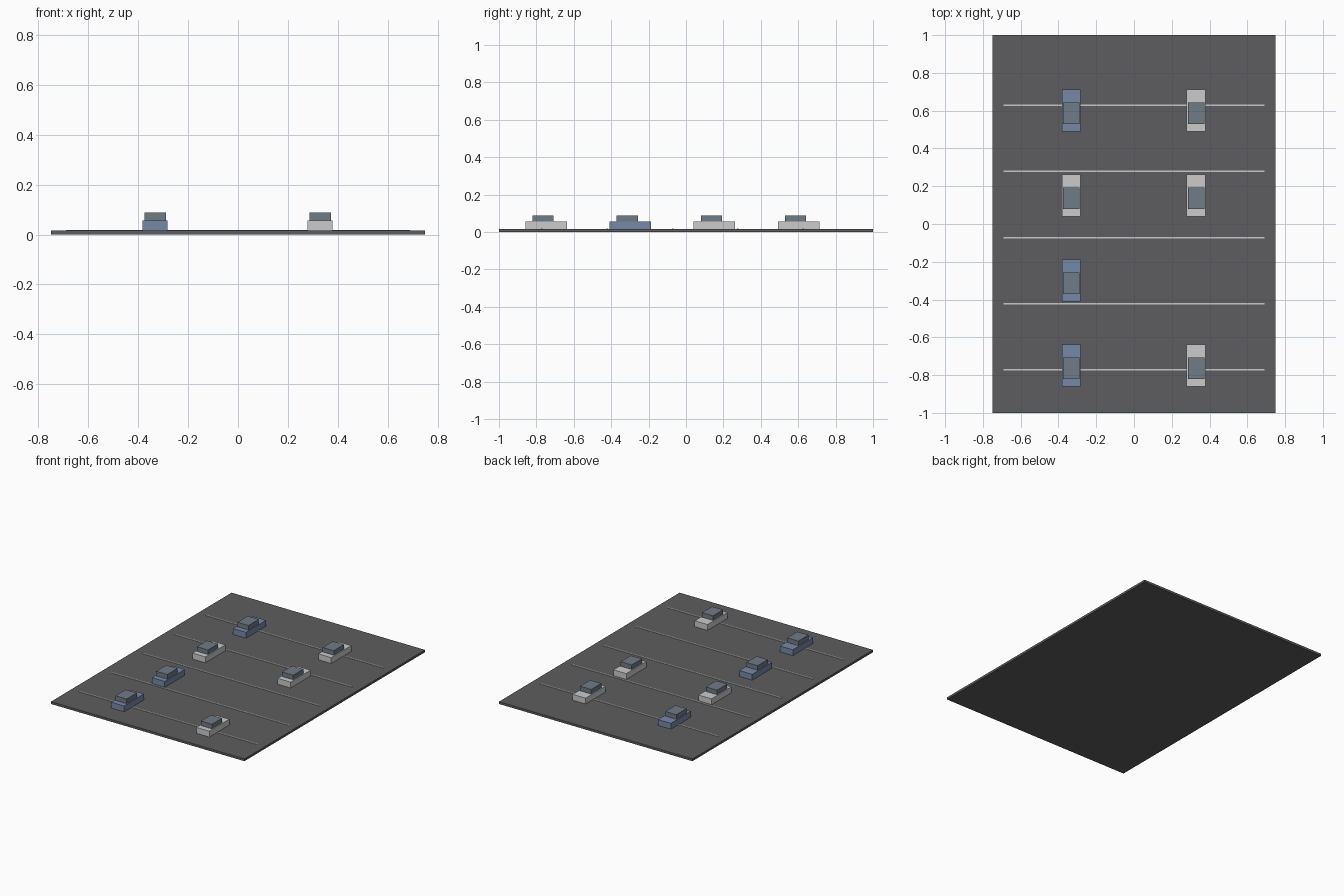
import bpy

if "Cube" in bpy.data.objects:
    bpy.data.objects.remove(bpy.data.objects["Cube"])


def material(name, r, g, b):
    m = bpy.data.materials.new(name)
    m.diffuse_color = (r, g, b, 1)
    m.use_nodes = True
    m.node_tree.nodes["Principled BSDF"].inputs["Base Color"].default_value = m.diffuse_color
    return m


asphalt = material("asphalt", 0.11, 0.11, 0.115)
paint = material("line_paint", 0.75, 0.75, 0.75)
blue = material("blue_body", 0.18, 0.25, 0.39)
white = material("white_body", 0.6, 0.61, 0.63)
glass = material("cabin_glass", 0.16, 0.2, 0.24)


def box(name, x, y, z0, z1, sx, sy, mat):
    bpy.ops.mesh.primitive_cube_add(size=1, location=(x, y, (z0 + z1) / 2))
    o = bpy.context.object
    o.name = name
    o.scale = (sx, sy, z1 - z0)
    bpy.ops.object.transform_apply(location=False, rotation=False, scale=True)
    o.data.materials.append(mat)
    return o


# Ground slab
GROUND = 0.016
box("parking_slab", 0, 0, 0, GROUND, 1.5, 2.0, asphalt)

# Painted bay lines
for i in range(5):
    box(f"bay_line_{i + 1}", 0, 0.628 - 0.35 * i, GROUND - 0.002, GROUND + 0.003,
        1.38, 0.008, paint)


def car(n, x, y, body_mat):
    box(f"car_body_{n}", x, y, GROUND, 0.057, 0.1, 0.222, body_mat)
    box(f"car_cabin_{n}", x, y - 0.016, 0.057, 0.089, 0.086, 0.113, glass)


# Parked cars: two columns, with one empty bay on the right
left = [blue, white, blue, blue]
right = [white, white, None, white]
n = 0
for x, column in ((-0.332, left), (0.329, right)):
    for row, mat in enumerate(column):
        if mat:
            n += 1
            car(n, x, 0.602 - 0.45 * row, mat)
